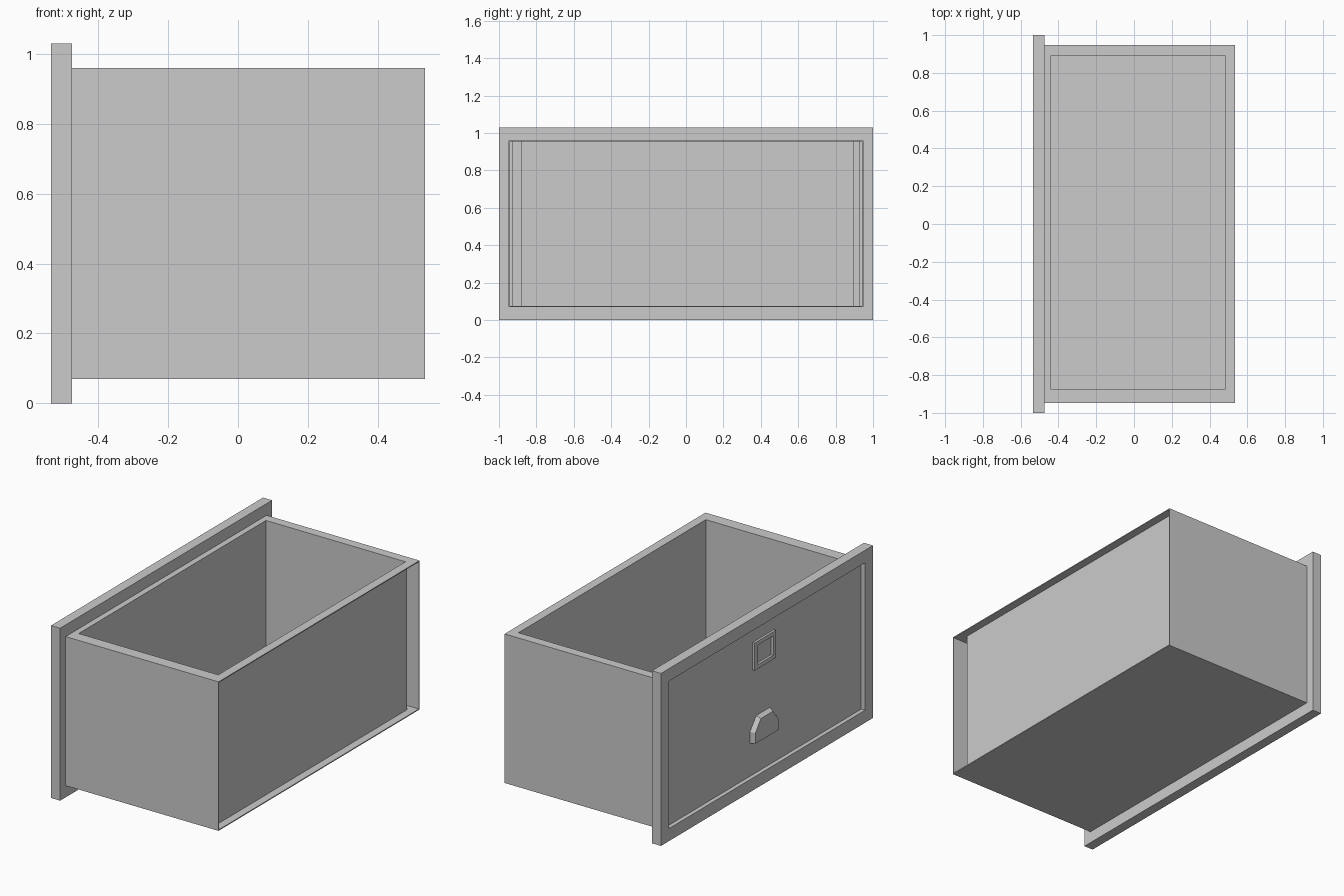
import bpy, bmesh

if "Cube" in bpy.data.objects:
    bpy.data.objects.remove(bpy.data.objects["Cube"])

X0, X1 = -0.475, 0.535      # drawer body, front to back
Z0, Z1 = 0.07, 0.96         # drawer body, bottom to top
T = 0.006                   # sheet thickness


def finish(bm, name):
    bmesh.ops.recalc_face_normals(bm, faces=bm.faces)
    mesh = bpy.data.meshes.new(name)
    bm.to_mesh(mesh)
    bm.free()
    ob = bpy.data.objects.new(name, mesh)
    bpy.context.collection.objects.link(ob)
    return ob


def box(name, xs, ys, zs):
    bm = bmesh.new()
    bmesh.ops.create_cube(bm, size=1)
    for v in bm.verts:
        v.co = [r[0] if c < 0 else r[1] for c, r in zip(v.co, (xs, ys, zs))]
    return finish(bm, name)


def ring(name, outer, inner, depth, axis):
    """Rectangular frame; outer/inner = (u0, u1, v0, v1), extruded along axis."""
    def loop(r, d):
        pts = [(r[0], r[2]), (r[1], r[2]), (r[1], r[3]), (r[0], r[3])]
        return [bm.verts.new((d, u, v) if axis == 'X' else (u, v, d)) for u, v in pts]
    bm = bmesh.new()
    loops = [loop(outer, depth[0]), loop(outer, depth[1]),
             loop(inner, depth[1]), loop(inner, depth[0])]
    for k in range(4):
        a, b = loops[k], loops[(k + 1) % 4]
        for i in range(4):
            j = (i + 1) % 4
            bm.faces.new((a[i], a[j], b[j], b[i]))
    return finish(bm, name)


# Drawer front: frame with a recessed panel
ring("front_frame", (-1, 1, 0, 1.03), (-0.925, 0.925, 0.075, 0.955), (-0.535, X0), 'X')
box("front_panel", (-0.51, -0.49), (-0.925, 0.925), (0.075, 0.955))

# Outer shell: sides and bottom, open at the back
for side, s in (("left", 1), ("right", -1)):
    ys = sorted((s * 0.948, s * (0.948 - T)))
    box(f"outer_{side}_side", (X0, X1), ys, (Z0, Z1))
box("bottom", (X0, X1), (-0.948, 0.948), (Z0, Z0 + T))

# Top rim joining the outer shell to the inner bin
inner = (-0.44, 0.482, -0.875, 0.892)
ring("top_rim", (X0, X1, -0.948, 0.948), inner, (Z1 - T, Z1), 'Z')

# Inner bin walls
ring("inner_walls", (inner[0] - T, inner[1] + T, inner[2] - T, inner[3] + T),
     inner, (Z0 + T, Z1 - T), 'Z')

# Label holder
ring("label_holder", (-0.1, 0.1, 0.70, 0.865), (-0.075, 0.075, 0.725, 0.84),
     (-0.524, -0.51), 'X')

# Cup pull: faceted hood, open underneath
half = [(0.125, 0.27), (0.125, 0.34), (0.065, 0.415)]
profile = half + [(-y, z) for y, z in reversed(half)]
bm = bmesh.new()
back = [bm.verts.new((-0.51, y, z)) for y, z in profile]
front = [bm.verts.new((-0.535, y * 0.88, 0.27 + (z - 0.27) * 0.9)) for y, z in profile]
for i in range(len(profile) - 1):
    bm.faces.new((back[i], back[i + 1], front[i + 1], front[i]))
bm.faces.new(front)
pull = finish(bm, "cup_pull")
# make the hood's normals face outward before thickening inward
if pull.data.polygons[-1].normal.x > 0:
    pull.data.flip_normals()
mod = pull.modifiers.new("thickness", 'SOLIDIFY')
mod.thickness = 0.006
mod.offset = -1
